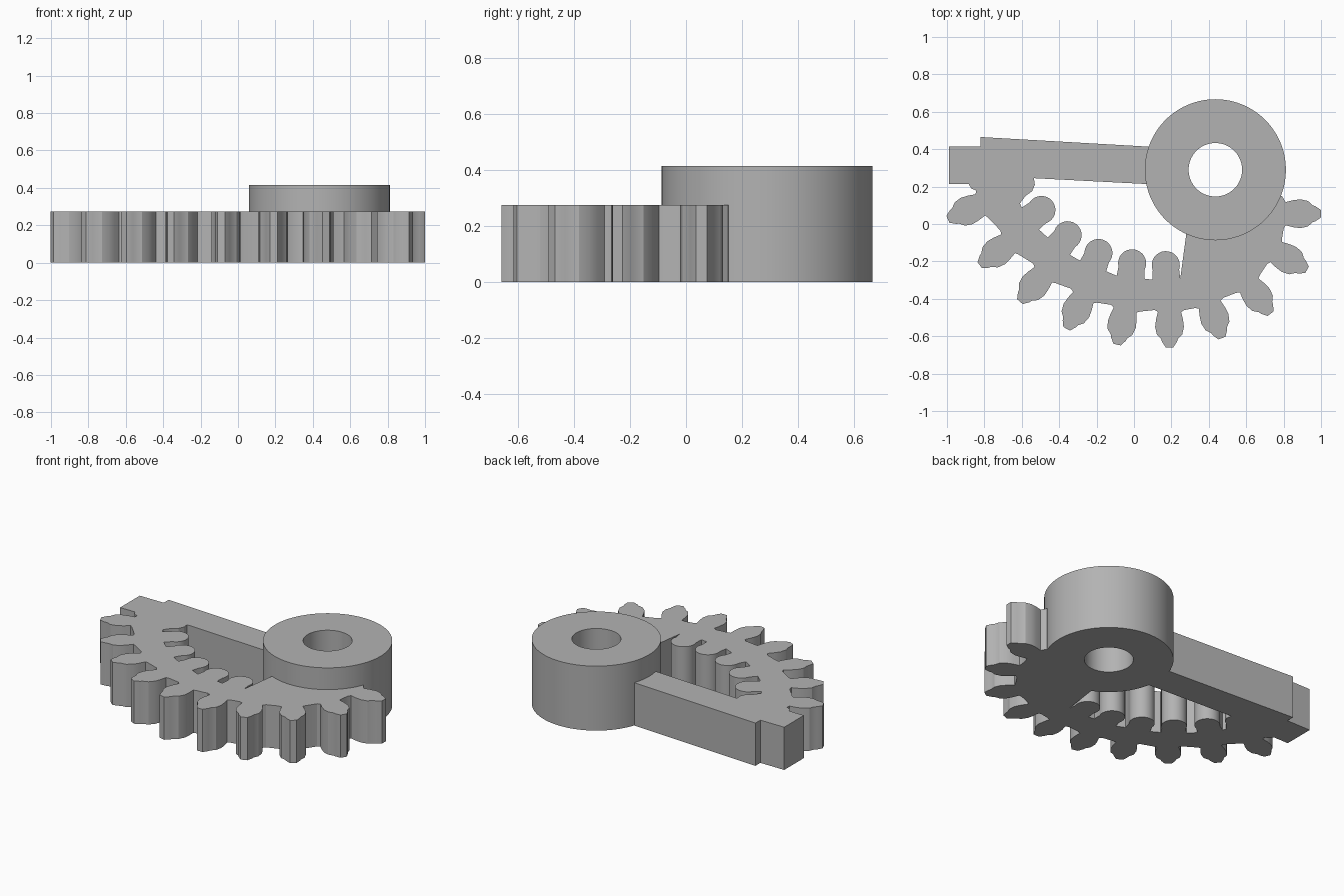
import bpy, bmesh, math
from mathutils import Vector

if "Cube" in bpy.data.objects:
    bpy.data.objects.remove(bpy.data.objects["Cube"])

HUB = (0.435, 0.29)
HUB_R, BORE_R = 0.377, 0.143
HUB_H, PLATE_H = 0.415, 0.275

metal = bpy.data.materials.new("plain_grey")
metal.use_nodes = True
GREY = (0.45, 0.45, 0.45, 1)
metal.diffuse_color = GREY
metal.node_tree.nodes["Principled BSDF"].inputs["Base Color"].default_value = GREY


def prism(name, outline, height):
    """Extrude a closed outline upward from the ground."""
    bm = bmesh.new()
    face = bm.faces.new([bm.verts.new((p[0], p[1], 0)) for p in outline])
    top = bmesh.ops.extrude_face_region(bm, geom=[face])["geom"]
    bmesh.ops.translate(bm, vec=(0, 0, height),
                        verts=[v for v in top if isinstance(v, bmesh.types.BMVert)])
    bmesh.ops.recalc_face_normals(bm, faces=bm.faces[:])
    mesh = bpy.data.meshes.new(name)
    bm.to_mesh(mesh)
    bm.free()
    mesh.materials.append(metal)
    obj = bpy.data.objects.new(name, mesh)
    bpy.context.collection.objects.link(obj)
    return obj


def arc(center, radius, start, end, steps):
    return [(center[0] + radius * math.cos(math.radians(start + (end - start) * i / steps)),
             center[1] + radius * math.sin(math.radians(start + (end - start) * i / steps)))
            for i in range(steps + 1)]


# Half profile of an outer tooth: distance from the tip, half width
TOOTH = [(-0.2, 0.08), (-0.19, 0.062), (-0.15, 0.072), (-0.11, 0.077),
         (-0.07, 0.068), (-0.045, 0.045), (-0.03, 0.04), (0, 0.02)]


def outer_tooth(x, y, angle):
    out = Vector((math.cos(math.radians(angle)), math.sin(math.radians(angle))))
    side = Vector((out.y, -out.x))
    tip = Vector((x, y))
    profile = TOOTH + [(u, -w) for u, w in reversed(TOOTH)]
    return [tip + out * u + side * w for u, w in profile]


def inner_tooth(x, y, angle):
    out = Vector((math.cos(math.radians(angle)), math.sin(math.radians(angle))))
    side = Vector((out.y, -out.x))
    c = Vector((x, y))
    return ([c - out * 0.075 + side * 0.075]
            + arc((x, y), 0.075, angle - 110, angle + 110, 16)
            + [c - out * 0.075 - side * 0.075])


# Arm and its stepped end
outline = [(0.14, 0.41), (-0.82, 0.465), (-0.82, 0.415), (-0.99, 0.415),
           (-0.99, 0.215), (-0.885, 0.215), (-0.87, 0.19)]
# Outer teeth, from the arm round to the hub: tip and direction
for tooth in [(-0.995, 0.025, 204), (-0.825, -0.22, 217), (-0.61, -0.415, 229),
              (-0.36, -0.56, 242), (-0.09, -0.645, 257), (0.19, -0.66, 270),
              (0.47, -0.61, 290), (0.73, -0.48, 307), (0.925, -0.245, 330),
              (1.0, 0.055, 0)]:
    outline += outer_tooth(*tooth)
# Web that joins the toothed rim to the hub
outline += [(0.79, 0.15), (0.6, 0.2), (0.35, 0.1), (0.28, -0.05), (0.255, -0.235)]
# Rounded inner teeth, back towards the arm
for tooth in [(0.17, -0.22, 92), (-0.01, -0.21, 84), (-0.19, -0.155, 68),
              (-0.355, -0.06, 52), (-0.495, 0.075, 38)]:
    outline += inner_tooth(*tooth)
outline += [(-0.61, 0.11), (-0.58, 0.15), (-0.545, 0.175), (-0.53, 0.21),
            (-0.535, 0.245), (0.14, 0.21)]

body = prism("toothed_arm_with_hub", outline, PLATE_H)
hub = prism("hub_helper", arc(HUB, HUB_R, 0, 357.5, 143), HUB_H)
bore = prism("bore_cutter", arc(HUB, BORE_R, 0, 355, 71), HUB_H + 0.2)
bore.location.z = -0.1

# Join the hub to the plate, then cut the bore
for helper, operation in ((hub, "UNION"), (bore, "DIFFERENCE")):
    mod = body.modifiers.new(operation.title(), "BOOLEAN")
    mod.object, mod.operation, mod.solver = helper, operation, "EXACT"
bpy.context.view_layer.objects.active = body
body.select_set(True)
for mod in list(body.modifiers):
    bpy.ops.object.modifier_apply(modifier=mod.name)
for helper in (hub, bore):
    bpy.data.objects.remove(helper)
bpy.ops.object.shade_smooth_by_angle(angle=math.radians(25))
